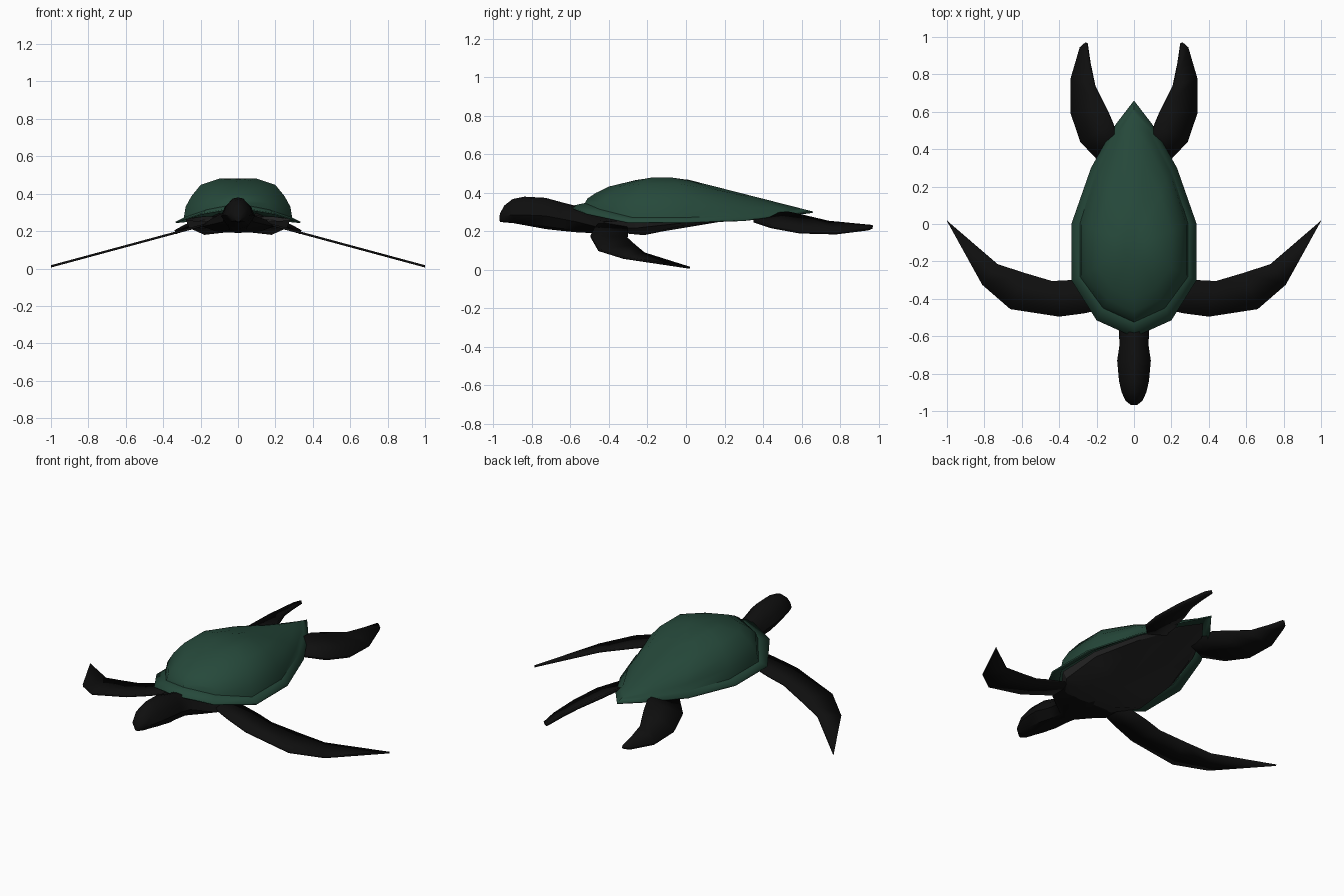
import bpy, bmesh, math

if "Cube" in bpy.data.objects:
    bpy.data.objects.remove(bpy.data.objects["Cube"])


def material(name, rgb):
    m = bpy.data.materials.new(name)
    m.use_nodes = True
    m.diffuse_color = (*rgb, 1)
    b = m.node_tree.nodes["Principled BSDF"]
    b.inputs["Base Color"].default_value = (*rgb, 1)
    b.inputs["Roughness"].default_value = 0.8
    return m


GREEN = material("shell green", (0.019, 0.066, 0.043))
BLACK = material("skin black", (0.0045, 0.0045, 0.0045))
GREY = material("belly grey", (0.022, 0.022, 0.022))


def finish(name, bm, mat, angle, thickness=0, offset=0):
    me = bpy.data.meshes.new(name)
    bm.to_mesh(me)
    bm.free()
    me.materials.append(mat)
    ob = bpy.data.objects.new(name, me)
    bpy.context.collection.objects.link(ob)
    if thickness:
        mod = ob.modifiers.new("thickness", "SOLIDIFY")
        mod.thickness, mod.offset = thickness, offset
    bpy.ops.object.select_all(action="DESELECT")
    ob.select_set(True)
    bpy.context.view_layer.objects.active = ob
    bpy.ops.object.shade_smooth_by_angle(angle=math.radians(angle))
    return ob


def mirrored(half):
    """Close a half outline running front to back along +x."""
    return half + [(-x, y, z) for x, y, z in half[-2:0:-1]]


def loft(rings, start=None, end=None):
    """Bridge equal rings and close each end with a fan to a point."""
    bm = bmesh.new()
    loops = [[bm.verts.new(p) for p in r] for r in rings]
    n = len(loops[0])
    for a, b in zip(loops, loops[1:]):
        for i in range(n):
            j = (i + 1) % n
            bm.faces.new((a[i], a[j], b[j], b[i]))
    for loop, tip in ((loops[0], start), (loops[-1], end)):
        if tip:
            c = bm.verts.new(tip)
            for i in range(n):
                bm.faces.new((loop[i], loop[(i + 1) % n], c))
    bmesh.ops.recalc_face_normals(bm, faces=bm.faces)
    return bm


# Shell: flared rim, then a dome that is steep at the sides and slopes to the tail
CY = -0.12
rim = [(0, -.605, .33), (.2, -.515, .295), (.335, -.3, .25), (.335, 0, .25),
       (.23, .3, .26), (.1, .53, .287), (0, .66, .303)]
base = [(0, -.525, .347), (.165, -.45, .315), (.29, -.28, .272), (.29, 0, .272),
        (.2, .29, .283), (.085, .51, .303), (0, .62, .313)]
side_weight = [.6, .75, 1, 1, .65, .2, 0]
rings = [mirrored(rim), mirrored(base)]
for s, steep in ((.965, .28), (.86, .55), (.69, .84), (.345, 1), (.18, 1)):
    ring = []
    for (x, y, z), w in zip(base, side_weight):
        h = w * steep + (1 - w) * min(1, (1 - s) * 1.13)
        ring.append((x * s, CY + (y - CY) * s, z + (.48 - z) * h))
    rings.append(mirrored(ring))
bm = loft(rings, end=(0, CY, .48))
if sum(f.normal.z for f in bm.faces) < 0:
    bmesh.ops.reverse_faces(bm, faces=bm.faces)
finish("shell", bm, GREEN, 40, .008, -1)

# Belly plate: deepest behind the shoulders, rising to the tail
depth = [.20, .19, .18, .225, .245, .265, .285]
belly = []
for s, drop in ((.96, .15), (.9, .6), (.62, 1)):
    ring = []
    for (x, y, z), d in zip(base, depth):
        top = min(z, .285) if y > -.3 else .26
        yy = CY + (y - CY) * s
        ring.append((x * s, yy, top + (d - top) * drop))
    belly.append(mirrored(ring))
finish("belly_plate", loft(belly, end=(0, CY, .20)), GREY, 25)

# Head and neck: y, half width, bottom, widest height, top
sections = [(-.967, .018, .25, .27, .29), (-.945, .045, .246, .28, .333),
            (-.90, .066, .243, .285, .368), (-.84, .08, .232, .285, .38),
            (-.73, .09, .212, .28, .374), (-.65, .078, .203, .265, .352),
            (-.57, .08, .195, .25, .332), (-.47, .19, .19, .225, .295),
            (-.33, .2, .2, .225, .27)]
head = []
for y, w, lo, mid, hi in sections:
    half = [(0, y, lo), (w * .6, y, lo + (mid - lo) * .2), (w, y, mid),
            (w * .8, y, mid + (hi - mid) * .5), (w * .35, y, hi - (hi - mid) * .06),
            (0, y, hi)]
    head.append(mirrored(half))
finish("head_and_neck", loft(head, (0, -.969, .27), (0, -.3, .23)), BLACK, 40)

# Flippers: paired edge points, inner edge against outer edge
front = [((.14, -.31), (.14, -.45)), ((.34, -.3), (.27, -.478)), ((.44, -.305), (.4, -.495)),
         ((.585, -.262), (.66, -.455)), ((.73, -.215), (.81, -.325)), ((.998, .015), (1, .02))]
front = [[(x, y, .214 - (x - .25) * .27) for x, y in pair] for pair in front]
rear = [((.08, .38, .28), (.2, .35, .255)), ((.11, .53, .295), (.285, .44, .225)),
        ((.14, .6, .28), (.335, .59, .197)), ((.21, .74, .247), (.335, .78, .192)),
        ((.235, .86, .235), (.287, .945, .213)), ((.25, .965, .225), (.258, .97, .222))]


def flipper(name, pairs, side, thick):
    bm = bmesh.new()
    rows = [[bm.verts.new((x * side, y, z)) for x, y, z in p] for p in pairs]
    for a, b in zip(rows, rows[1:]):
        bm.faces.new((a[0], a[1], b[1], b[0]))
    bmesh.ops.recalc_face_normals(bm, faces=bm.faces)
    finish(name, bm, BLACK, 30, thick)


for side, label in ((1, "left"), (-1, "right")):
    flipper("front_flipper_" + label, front, side, .012)
    flipper("rear_flipper_" + label, rear, side, .018)
